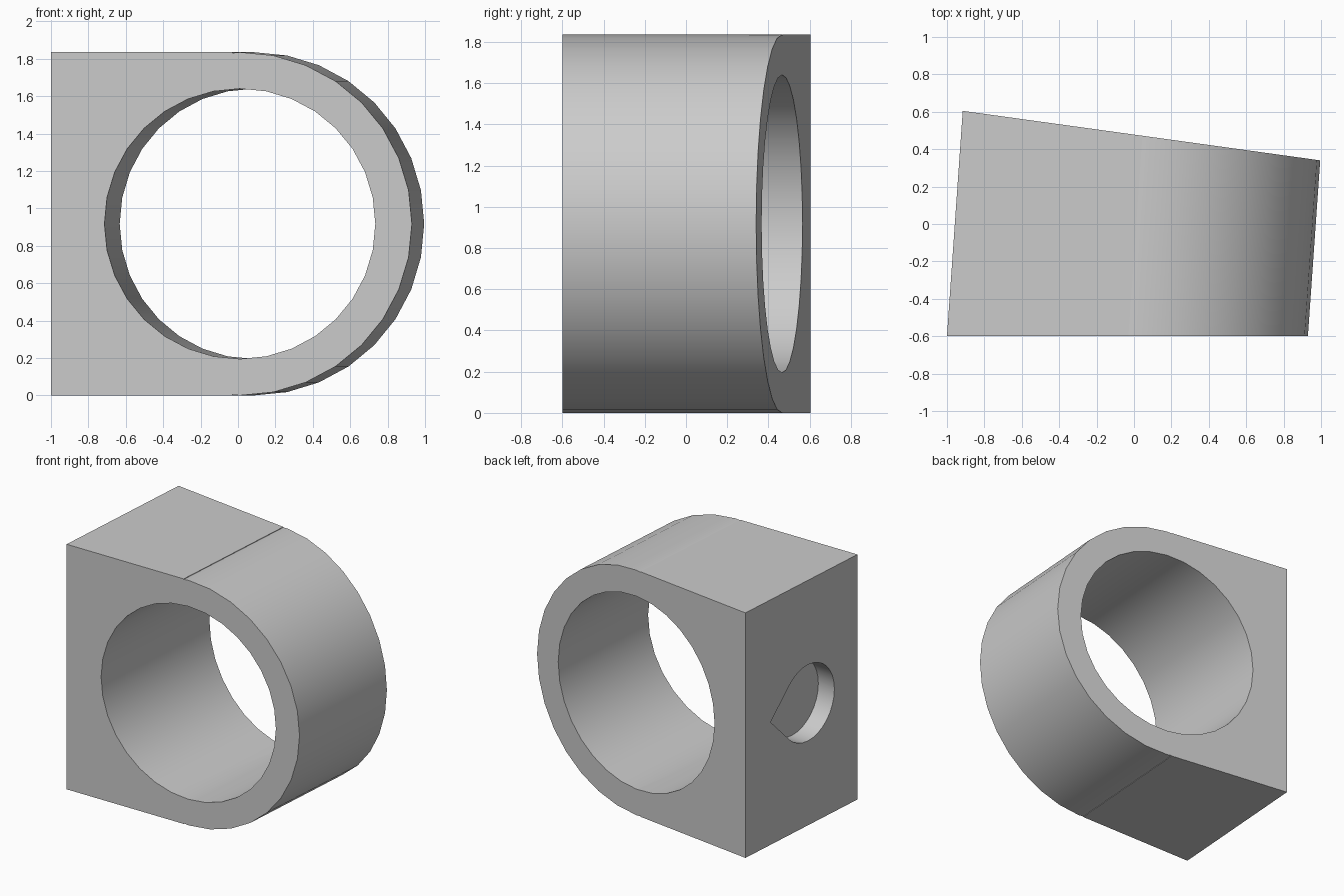
import bpy, bmesh, math
from mathutils import Vector

if "Cube" in bpy.data.objects:
    bpy.data.objects.remove(bpy.data.objects["Cube"], do_unlink=True)

HEIGHT = 1.835
MID = HEIGHT / 2
FRONT = -0.6
LEAN = 0.07                      # sideways drift of the bore axis per unit of depth
SLOPE = 0.1384                   # slant of the back face
STRETCH = math.hypot(1, LEAN)    # circles widen where the front plane cuts them
CENTRE = 0.01
STEP = 0.03                      # block ends just short of the round's centre

grey = bpy.data.materials.new("light grey")
grey.use_nodes = True
colour = (0.6, 0.6, 0.6, 1)
grey.diffuse_color = colour
grey.node_tree.nodes["Principled BSDF"].inputs["Base Color"].default_value = colour


def loft(name, start, end):
    """Closed solid between two matching outlines."""
    bm = bmesh.new()
    a = [bm.verts.new(p) for p in start]
    b = [bm.verts.new(p) for p in end]
    bm.faces.new(a)
    bm.faces.new(b)
    for i in range(len(a)):
        j = (i + 1) % len(a)
        bm.faces.new((a[i], a[j], b[j], b[i]))
    bmesh.ops.recalc_face_normals(bm, faces=bm.faces)
    mesh = bpy.data.meshes.new(name)
    bm.to_mesh(mesh)
    bm.free()
    mesh.materials.append(grey)
    obj = bpy.data.objects.new(name, mesh)
    bpy.context.collection.objects.link(obj)
    return obj


def arc(radius, first, last, steps):
    """Points (across, up) with angles in degrees from the across axis."""
    angles = [math.radians(first + (last - first) * i / steps) for i in range(steps + 1)]
    return [(radius * math.cos(t), radius * math.sin(t)) for t in angles]


def along_axis(point, depth):
    return Vector((point[0] + LEAN * depth, FRONT + depth, point[1]))


def back_depth(x):
    return (0.478 - FRONT - SLOPE * x) / (1 + SLOPE * LEAN)


# Body: square block running into a half round, with a slanted back
rounded = [(CENTRE + u * STRETCH, MID + v) for u, v in arc(MID, -90, 90, 16)]
drop = 0.004
outline = ([(-1, 0), (-STEP, 0), (-STEP, drop)] + rounded
           + [(-STEP, HEIGHT - drop), (-STEP, HEIGHT), (-1, HEIGHT)])
body = loft("ring_body", [along_axis(p, 0) for p in outline],
            [along_axis(p, back_depth(p[0])) for p in outline])

# Main bore
circle = [(CENTRE + u * STRETCH, MID + v) for u, v in arc(0.7225, 0, 360, 32)[:-1]]
bore = loft("bore_cutter", [along_axis(p, -0.3) for p in circle],
            [along_axis(p, 1.6) for p in circle])

# Blind teardrop pocket in the flat side, its point toward the back
radius = 0.285
teardrop = arc(radius, 45, 315, 24) + [(radius * math.sqrt(2), 0)]
side = Vector((LEAN, 1, 0)).normalized()
inward = Vector((1, -LEAN, 0)).normalized()
hub = along_axis((-1, MID), 0.532)


def pocket_ring(depth):
    return [hub + side * u + Vector((0, 0, v)) + inward * depth for u, v in teardrop]


pocket = loft("pocket_cutter", pocket_ring(-0.2), pocket_ring(0.14))

# Cut the openings
bpy.context.view_layer.objects.active = body
for cutter in (bore, pocket):
    cutter.hide_render = True
    mod = body.modifiers.new("cut", "BOOLEAN")
    mod.operation = "DIFFERENCE"
    mod.solver = "EXACT"
    mod.object = cutter
    bpy.ops.object.modifier_apply(modifier=mod.name)
    bpy.data.objects.remove(cutter, do_unlink=True)

bpy.ops.object.select_all(action="DESELECT")
body.select_set(True)
bpy.ops.object.shade_smooth_by_angle(angle=math.radians(30))
